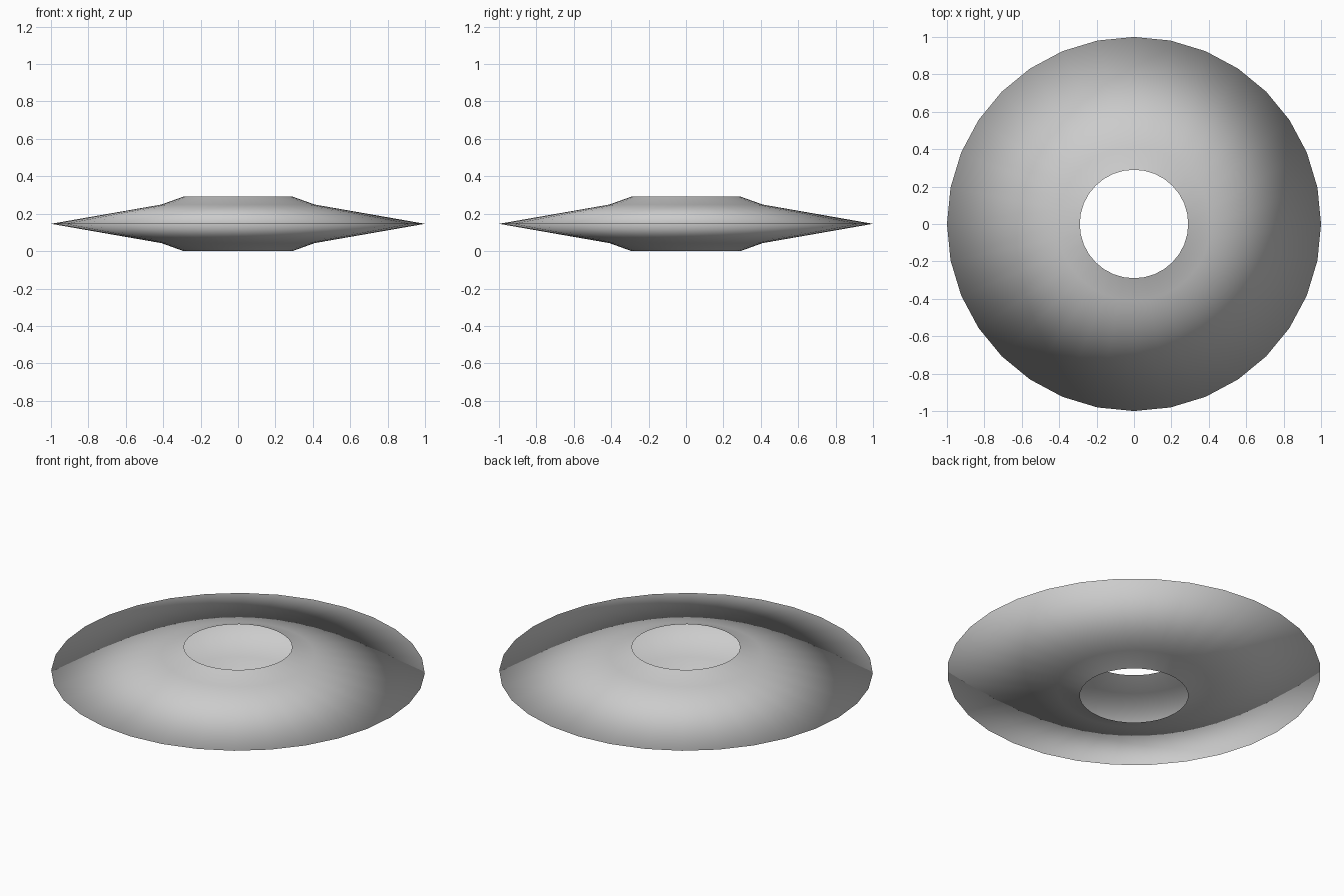
import bpy, bmesh, math

if "Cube" in bpy.data.objects:
    bpy.data.objects.remove(bpy.data.objects["Cube"])

SIDES = 32
# Half profile (radius, z): upper lip, upper shoulder, sharp rim, lower shoulder, lower lip
PROFILE = [(0.29, 0.292), (0.41, 0.249), (1.0, 0.146), (0.41, 0.043), (0.29, 0.0)]

# Hollow disc shell, open at the central hole
bm = bmesh.new()
rings = [[bm.verts.new((r * math.cos(2 * math.pi * i / SIDES),
                        r * math.sin(2 * math.pi * i / SIDES), z))
          for i in range(SIDES)] for r, z in PROFILE]
for upper, lower in zip(rings, rings[1:]):
    for i in range(SIDES):
        j = (i + 1) % SIDES
        bm.faces.new((upper[i], lower[i], lower[j], upper[j]))

# Smooth everywhere, including across the outer rim
for face in bm.faces:
    face.smooth = True

mesh = bpy.data.meshes.new("disc_shell")
bm.to_mesh(mesh)
bm.free()
bpy.context.collection.objects.link(bpy.data.objects.new("disc_shell", mesh))
